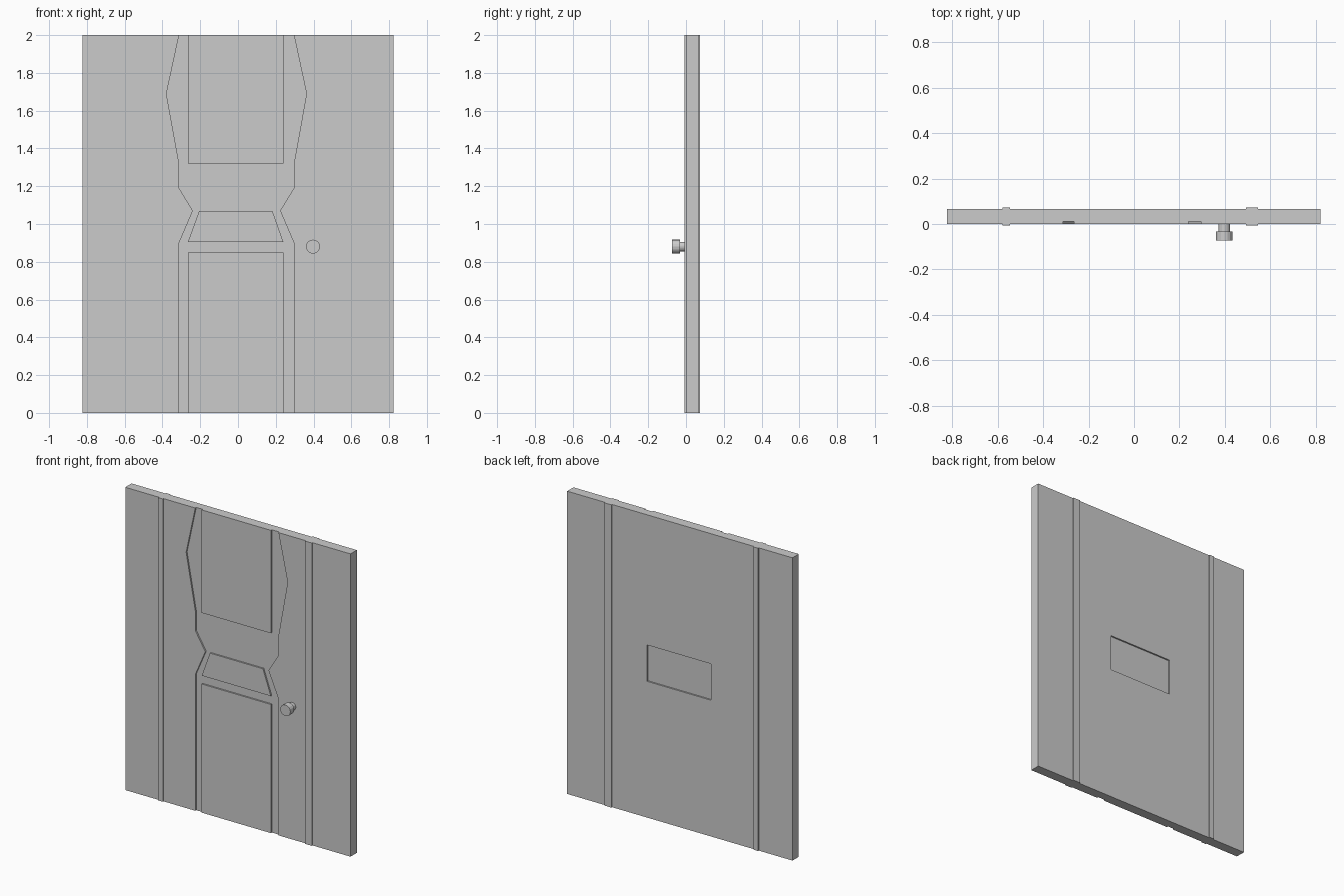
import bpy, bmesh, math

if "Cube" in bpy.data.objects:
    bpy.data.objects.remove(bpy.data.objects["Cube"])

FRONT, BACK, DEPTH = 0.0, 0.066, 0.01


def prism(name, pts, y0, y1):
    """Extrude an (x, z) outline from y0 to y1."""
    bm = bmesh.new()
    face = bm.faces.new([bm.verts.new((x, y0, z)) for x, z in pts])
    new = bmesh.ops.extrude_face_region(bm, geom=[face])["geom"]
    verts = [v for v in new if isinstance(v, bmesh.types.BMVert)]
    bmesh.ops.translate(bm, verts=verts, vec=(0, y1 - y0, 0))
    bmesh.ops.recalc_face_normals(bm, faces=bm.faces)
    mesh = bpy.data.meshes.new(name)
    bm.to_mesh(mesh)
    bm.free()
    obj = bpy.data.objects.new(name, mesh)
    bpy.context.collection.objects.link(obj)
    return obj


def box(name, x0, x1, z0, z1, y0, y1):
    return prism(name, [(x0, z0), (x1, z0), (x1, z1), (x0, z1)], y0, y1)


def cut(target, cutter):
    mod = target.modifiers.new("cut", "BOOLEAN")
    mod.operation = "DIFFERENCE"
    mod.solver = "EXACT"
    mod.object = cutter
    cutter.hide_render = True
    cutter.hide_set(True)


def disc(name, r, y0, y1, sides=16):
    bpy.ops.mesh.primitive_cylinder_add(
        vertices=sides, radius=r, depth=y1 - y0,
        location=(0.397, (y0 + y1) / 2, 0.88), rotation=(math.pi / 2, 0, 0))
    bpy.context.object.name = name


# fixed side panels and the slim posts beside the door
box("side_panel_left", -0.824, -0.578, 0, 2, FRONT, BACK)
box("side_panel_right", 0.545, 0.822, 0, 2, FRONT, BACK)
box("post_left", -0.578, -0.545, 0, 2, -0.007, 0.073)
box("post_right", 0.494, 0.545, 0, 2, -0.007, 0.073)

# door leaf with the shaped front channel and the back recess
door = box("door_leaf", -0.545, 0.494, 0, 2, FRONT, BACK)
half = [(0.304, -0.1), (0.304, 0.9), (0.231, 1.07), (0.304, 1.19),
        (0.304, 1.32), (0.371, 1.69), (0.304, 2.0), (0.304, 2.1)]
cx = -0.008
outline = [(cx + x, z) for x, z in half] + [(cx - x, z) for x, z in reversed(half)]
cut(door, prism("front_channel_cutter", outline, -0.05, DEPTH))
cut(door, box("back_recess_cutter", -0.23, 0.238, 0.9, 1.14, BACK - DEPTH, 0.12))

# raised fields inside the channel
box("upper_field", -0.265, 0.24, 1.32, 2, FRONT, DEPTH)
box("lower_field", -0.265, 0.24, 0, 0.85, FRONT, DEPTH)
prism("middle_field", [(-0.265, 0.905), (0.24, 0.905), (0.182, 1.07), (-0.205, 1.07)],
      FRONT, DEPTH)

# door knob
disc("knob_stem", 0.026, -0.035, FRONT)
disc("knob", 0.037, -0.073, -0.033)
